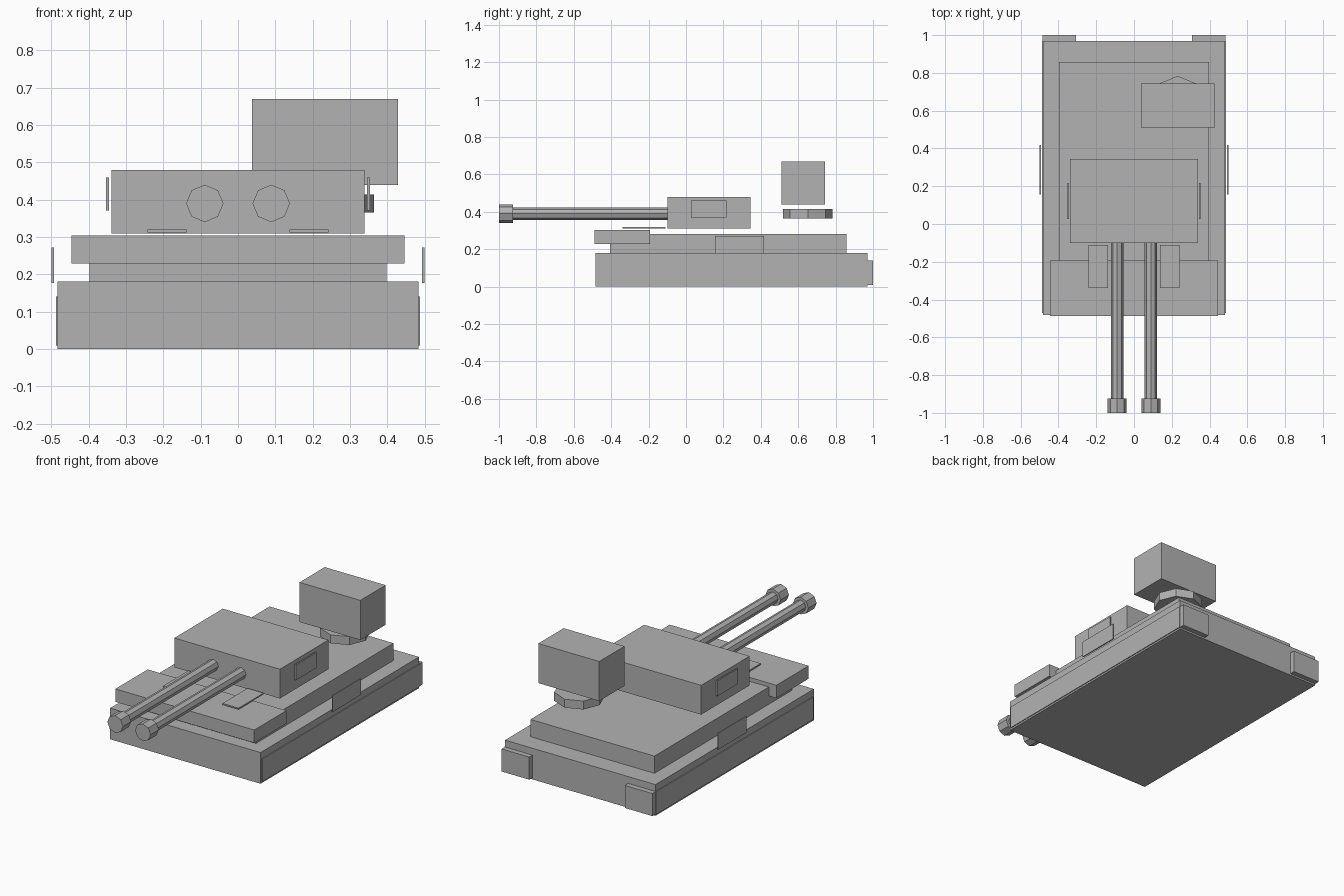
import bpy
import math

cube = bpy.data.objects.get("Cube")
if cube:
    bpy.data.objects.remove(cube, do_unlink=True)

# One flat grey for the whole vehicle
grey = bpy.data.materials.new("plain_grey")
grey.use_nodes = True
grey.diffuse_color = (0.45, 0.45, 0.45, 1)
shader = next(n for n in grey.node_tree.nodes if n.type == "BSDF_PRINCIPLED")
shader.inputs["Base Color"].default_value = grey.diffuse_color


def finish(name):
    obj = bpy.context.object
    obj.name = obj.data.name = name
    obj.data.materials.append(grey)
    return obj


def box(name, x, y, z):
    """Box between the given (low, high) limits on each axis."""
    bpy.ops.mesh.primitive_cube_add(size=1)
    obj = finish(name)
    for v in obj.data.vertices:
        v.co = [sum(r) / 2 + c * (r[1] - r[0]) for c, r in zip(v.co, (x, y, z))]
    return obj


def pair(name, x, y, z):
    """The same box on both sides of the centre line."""
    box("left_" + name, x, y, z)
    box("right_" + name, (-x[1], -x[0]), y, z)


def octagon(name, radius, depth, location, rotation=(0, 0, 0)):
    bpy.ops.mesh.primitive_cylinder_add(vertices=8, radius=radius, depth=depth,
                                        location=location, rotation=rotation)
    return finish(name)


# Hull, raised deck and nose
box("hull", (-0.483, 0.483), (-0.483, 0.97), (0, 0.181))
box("deck", (-0.398, 0.398), (-0.405, 0.858), (0.181, 0.281))
box("nose_block", (-0.446, 0.446), (-0.488, -0.192), (0.229, 0.304))

# Thin skirts, side panels and rear corner blocks
pair("skirt", (0.48, 0.488), (-0.472, 0.97), (0.01, 0.141))
pair("side_panel", (0.493, 0.499), (0.156, 0.417), (0.177, 0.272))
pair("rear_block", (0.307, 0.484), (0.97, 1.0), (0.01, 0.141))

# Turret with side panels and front hatches
box("turret", (-0.339, 0.339), (-0.1, 0.345), (0.31, 0.48))
pair("turret_panel", (0.345, 0.353), (0.027, 0.216), (0.371, 0.46))
pair("front_hatch", (0.138, 0.242), (-0.34, -0.11), (0.312, 0.32))

# Twin guns
for side, x in (("left", 0.089), ("right", -0.089)):
    turn = (math.pi / 2, 0, 0)
    octagon(side + "_barrel", 0.033, 0.85, (x, -0.515, 0.39), turn)
    octagon(side + "_muzzle", 0.05, 0.075, (x, -0.9625, 0.39), turn)

# Rear sensor box over its turning ring
octagon("sensor_ring", 0.133, 0.049, (0.231, 0.651, 0.39))
box("sensor_box", (0.037, 0.428), (0.511, 0.743), (0.44, 0.67))
